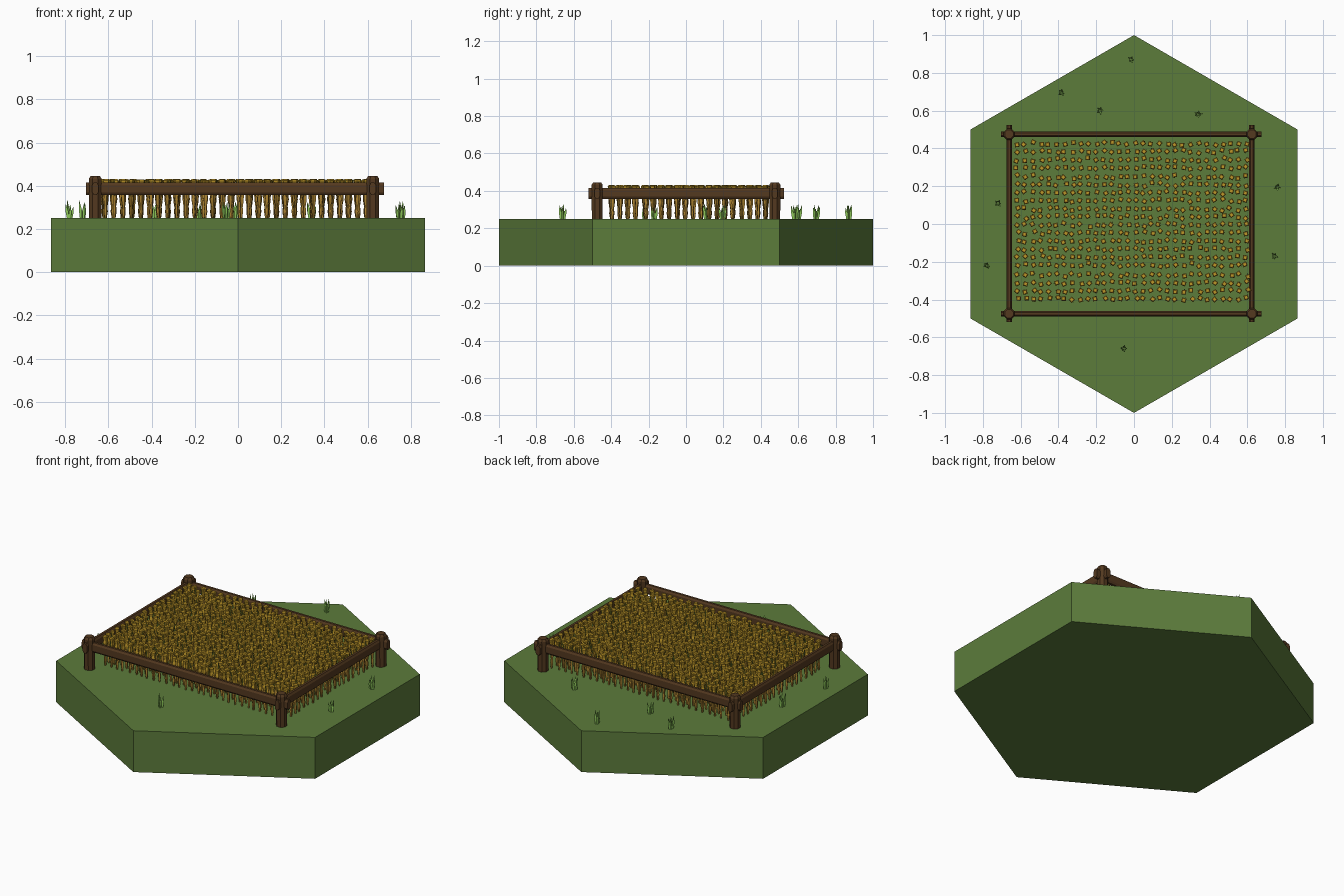
import bpy, bmesh, math, random
from mathutils import Vector

if "Cube" in bpy.data.objects:
    bpy.data.objects.remove(bpy.data.objects["Cube"])

random.seed(7)
TOP = 0.25


def material(name, rgb):
    m = bpy.data.materials.new(name)
    m.diffuse_color = (*rgb, 1)
    m.use_nodes = True
    m.node_tree.nodes["Principled BSDF"].inputs["Base Color"].default_value = m.diffuse_color
    return m


GRASS = material("grass ground", (0.107, 0.20, 0.044))
WOOD = material("dark wood", (0.088, 0.041, 0.014))
STRAW = material("straw brown", (0.40, 0.22, 0.03))
GOLD = material("grain gold", (0.52, 0.31, 0.022))
LEAF = material("dull leaf green", (0.16, 0.25, 0.04))
BLADE = material("bright grass", (0.29, 0.62, 0.11))


def loft(bm, rings, mat=0):
    """Closed solid through a list of rings with equal point counts."""
    rows = [[bm.verts.new(p) for p in r] for r in rings]
    n = len(rows[0])
    for a, b in zip(rows, rows[1:]):
        for i in range(n):
            j = (i + 1) % n
            bm.faces.new((a[i], a[j], b[j], b[i])).material_index = mat
    bm.faces.new(rows[0][::-1]).material_index = mat
    bm.faces.new(rows[-1]).material_index = mat


def ring(c, r, n, phase=0.0):
    return [Vector((c[0] + r * math.cos(phase + i * math.tau / n),
                    c[1] + r * math.sin(phase + i * math.tau / n), c[2])) for i in range(n)]


def finish(bm, name, mats):
    bmesh.ops.recalc_face_normals(bm, faces=bm.faces)
    me = bpy.data.meshes.new(name)
    bm.to_mesh(me)
    bm.free()
    for m in mats:
        me.materials.append(m)
    ob = bpy.data.objects.new(name, me)
    bpy.context.collection.objects.link(ob)
    return ob


# hexagonal ground tile
bm = bmesh.new()
loft(bm, [ring((0, 0, z), 1.0, 6, math.pi / 2) for z in (0, TOP)])
finish(bm, "hex_ground", [GRASS])

# corner posts with chamfered tops
XL, XR, Y = -0.661, 0.624, 0.475
for name, x, y in (("front_left_post", XL, -Y), ("front_right_post", XR, -Y),
                   ("back_left_post", XL, Y), ("back_right_post", XR, Y)):
    bm = bmesh.new()
    loft(bm, [ring((x, y, z), r, 8, math.pi / 8)
              for z, r in ((TOP - 0.01, 0.031), (0.432, 0.032), (0.445, 0.024))])
    finish(bm, name, [WOOD])


# chamfered rails running past the posts
def rail(name, along_x, fixed, a, b):
    w, h, zc = 0.014, 0.029, 0.387
    sec = [(-w, -h * .6), (-w * .5, -h), (w * .5, -h), (w, -h * .6),
           (w, h * .6), (w * .5, h), (-w * .5, h), (-w, h * .6)]
    bm = bmesh.new()
    loft(bm, [[(t, fixed + s, zc + u) if along_x else (fixed + s, t, zc + u)
               for s, u in sec] for t in (a, b)])
    finish(bm, name, [WOOD])


rail("front_rail", True, -Y, -0.703, 0.675)
rail("back_rail", True, Y, -0.703, 0.675)
rail("left_rail", False, XL, -0.52, 0.525)
rail("right_rail", False, XR, -0.52, 0.525)


# one blade: three-sided spike that bends outward
def blade(bm, base, ang, length, lean, r, mat):
    d = Vector((math.cos(ang), math.sin(ang), 0))
    mid = base + d * lean * 0.4 + Vector((0, 0, length * 0.5))
    tip = base + d * lean + Vector((0, 0, length))
    loft(bm, [ring(base, r * 0.7, 3, ang), ring(mid, r, 3, ang), ring(tip, r * 0.1, 3, ang)], mat)


# one grain plant: stalk, two leaves, and an ear that widens to a blunt top
def plant(bm, x, y):
    s = random.uniform(0.99, 1.02)
    ph = random.uniform(0, math.tau)
    lx, ly = random.uniform(-.005, .005), random.uniform(-.005, .005)

    def at(z):
        return Vector((x + lx * z / .18, y + ly * z / .18, TOP + z * s))
    loft(bm, [ring(at(z), r, 4, ph) for z, r in
              ((-.004, .004), (.03, .009), (.055, .006), (.085, .011), (.115, .008))], 0)
    loft(bm, [ring(at(z), r, 4, ph + .5) for z, r in
              ((.11, .006), (.135, .014), (.150, .011), (.172, .017), (.178, .012))], 1)
    blade(bm, at(.03), ph, .085, .014, .005, 0)
    blade(bm, at(.08), ph + 2.6, .096 * s, .016, .005, 2)


bm = bmesh.new()
for start in (0.425, 0.25, 0.08, -0.09, -0.27):      # five bands of four rows
    for row in range(4):
        for col in range(30):
            plant(bm, -0.617 + col * 1.213 / 29 + random.uniform(-.006, .006),
                  start - row * 0.042 + random.uniform(-.006, .006))
finish(bm, "grain_field", [STRAW, GOLD, LEAF])

# loose grass tufts around the field
bm = bmesh.new()
for x, y in ((-.015, .87), (-.385, .695), (-.18, .60), (.34, .58), (.76, .195),
             (.745, -.17), (-.055, -.66), (-.72, .11), (-.78, -.22)):
    for k in range(5):
        a = k * math.tau / 5 + random.uniform(-.3, .3)
        q = random.uniform(.006, .011)
        blade(bm, Vector((x + q * math.cos(a), y + q * math.sin(a), TOP - .003)), a,
              random.uniform(.055, .085), random.uniform(.003, .012), .008, 0)
finish(bm, "grass_tufts", [BLADE])
